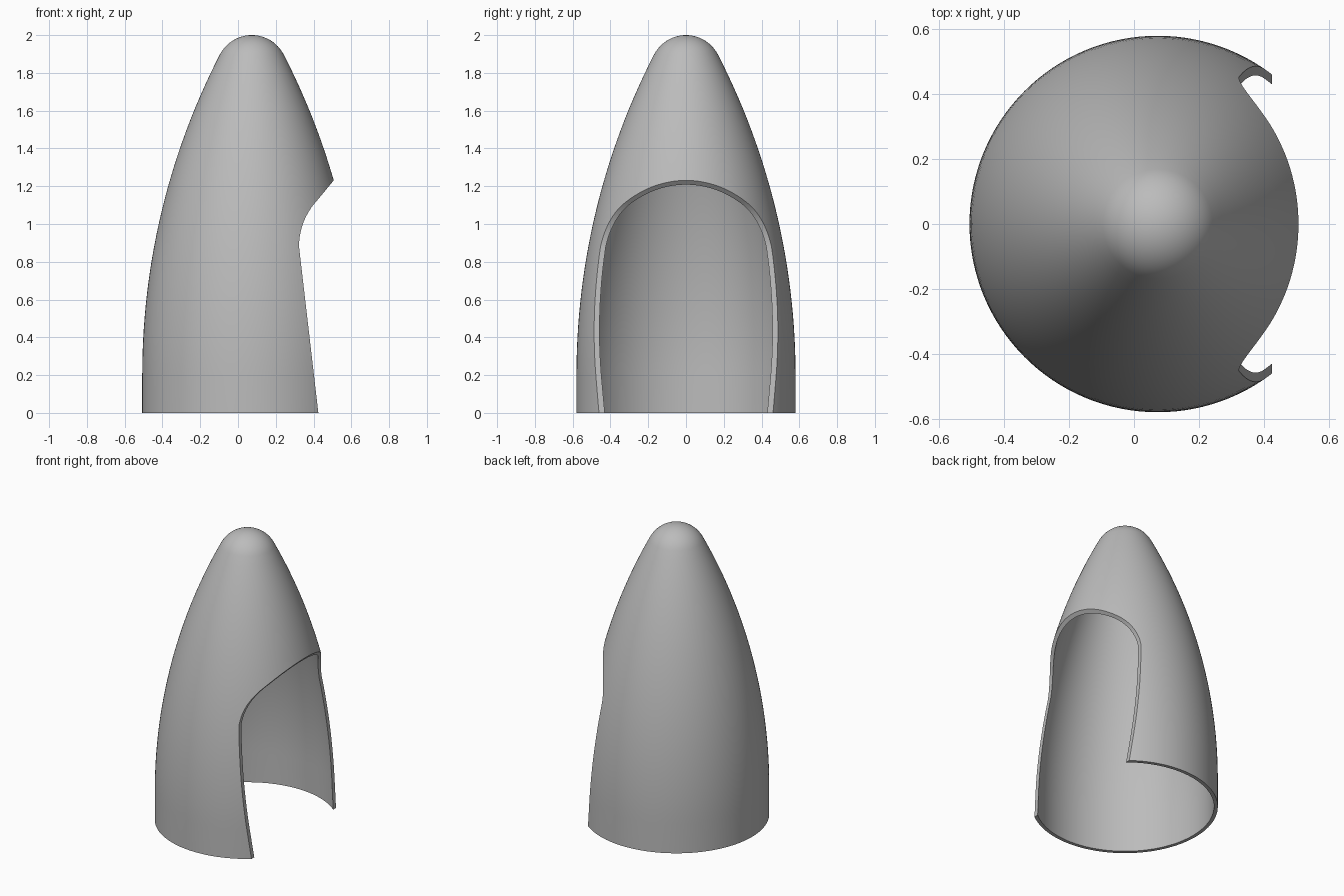
import bpy, bmesh
from math import sin, cos, atan2, radians, tau
from mathutils import Vector

cube = bpy.data.objects.get("Cube")
if cube:
    bpy.data.objects.remove(cube, do_unlink=True)

AXIS_X = 0.073       # nose cone axis
BASE_R = 0.58
WALL = 0.024
ARC_R = 3.71         # side curvature
SKIRT = 0.2          # straight cylindrical height
TIP_R = 0.19         # rounded tip
SEGMENTS = 128

grey = bpy.data.materials.new("plain grey")
grey.use_nodes = True
grey.diffuse_color = (0.5, 0.5, 0.5, 1)
grey.node_tree.nodes["Principled BSDF"].inputs["Base Color"].default_value = (0.5, 0.5, 0.5, 1)


def make_object(name, bm):
    bmesh.ops.recalc_face_normals(bm, faces=bm.faces)
    mesh = bpy.data.meshes.new(name)
    bm.to_mesh(mesh)
    bm.free()
    mesh.materials.append(grey)
    obj = bpy.data.objects.new(name, mesh)
    bpy.context.collection.objects.link(obj)
    return obj


def ogive(offset):
    """Half profile from base to tip, moved inward by offset."""
    centre_r = BASE_R - ARC_R
    tip_z = 2 - TIP_R
    join = atan2(tip_z - SKIRT, -centre_r)
    side, tip = ARC_R - offset, TIP_R - offset
    points = [(BASE_R - offset, 0)]
    for i in range(29):
        a = join * i / 28
        points.append((centre_r + side * cos(a), SKIRT + side * sin(a)))
    for i in range(1, 13):
        a = join + (radians(90) - join) * i / 12
        points.append((tip * cos(a), tip_z + tip * sin(a)))
    points[-1] = (0, points[-1][1])
    return points


# Hollow nose cone: outer and inner profiles joined at the base rim, then spun
bm = bmesh.new()
outline = ogive(0)[::-1] + ogive(WALL)
verts = [bm.verts.new((AXIS_X + r, 0, z)) for r, z in outline]
edges = [bm.edges.new(pair) for pair in zip(verts, verts[1:])]
bmesh.ops.spin(bm, geom=verts + edges, cent=(AXIS_X, 0, 0), axis=(0, 0, 1),
               angle=tau, steps=SEGMENTS, use_merge=True)
bmesh.ops.remove_doubles(bm, verts=bm.verts, dist=0.0001)
shell = make_object("nose_cone_shell", bm)

# Side opening: leaning straight edge, rounded shoulder, sloping top
bend = 0.36
cut = [(0.437, -0.1), (0.323, 0.88)]
for i in range(1, 17):
    a = radians(43) * i / 16
    cut.append((0.323 + bend * (1 - cos(a)), 0.88 + bend * sin(a)))
cut += [(0.507, 1.231), (0.8, 1.55), (0.8, -0.1)]
bm = bmesh.new()
face = bm.faces.new([bm.verts.new((x, -0.8, z)) for x, z in cut])
extruded = bmesh.ops.extrude_face_region(bm, geom=[face])["geom"]
bmesh.ops.translate(bm, vec=Vector((0, 1.6, 0)),
                    verts=[v for v in extruded if isinstance(v, bmesh.types.BMVert)])
cutter = make_object("opening_cutter", bm)
cutter.hide_render = True

boolean = shell.modifiers.new("side opening", "BOOLEAN")
boolean.operation = "DIFFERENCE"
boolean.solver = "EXACT"
boolean.object = cutter

bpy.ops.object.select_all(action="DESELECT")
shell.select_set(True)
bpy.context.view_layer.objects.active = shell
bpy.ops.object.modifier_apply(modifier=boolean.name)
bpy.data.objects.remove(cutter, do_unlink=True)
bpy.ops.object.shade_smooth_by_angle(angle=radians(30))
